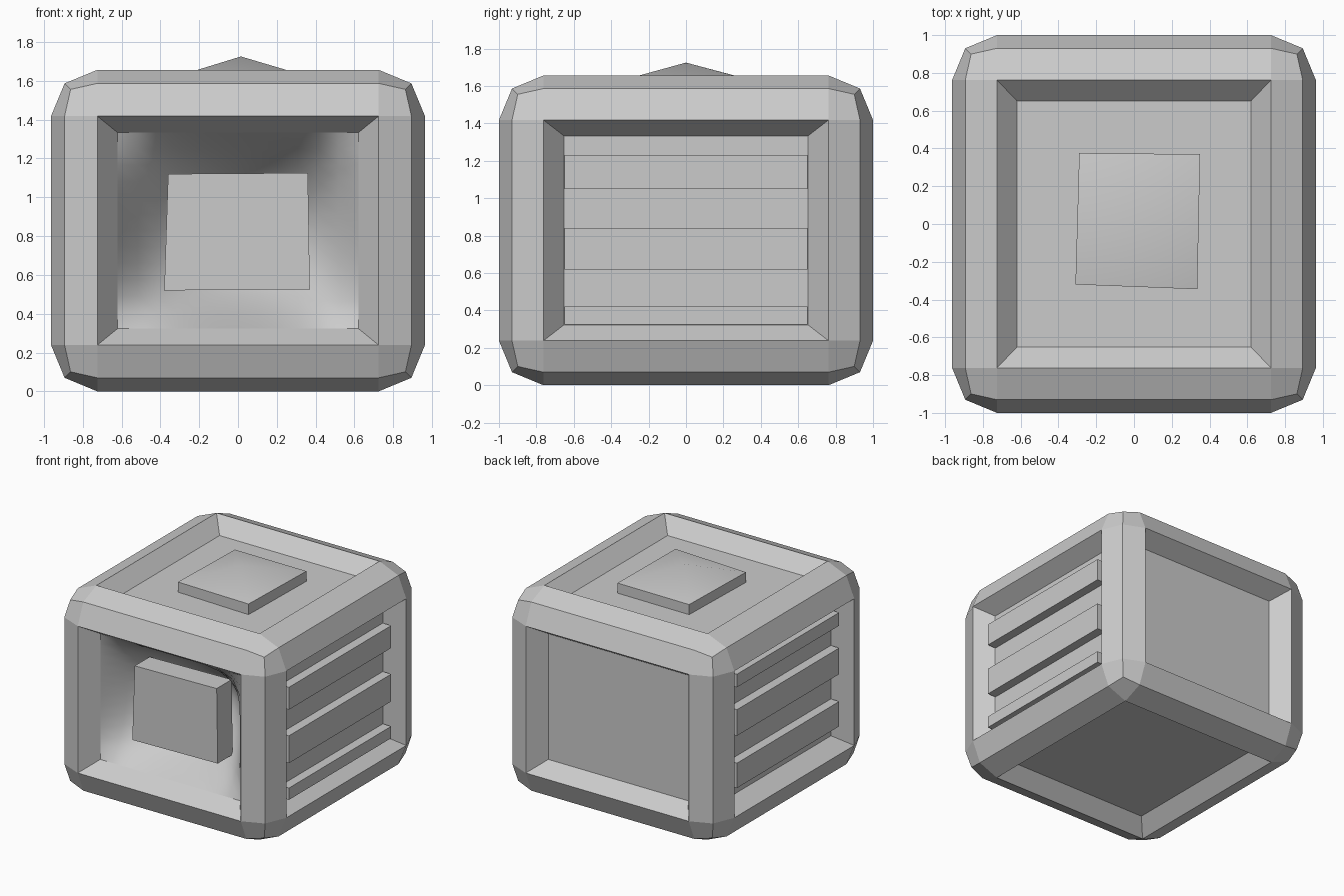
import bpy, bmesh
from mathutils import Vector

if "Cube" in bpy.data.objects:
    bpy.data.objects.remove(bpy.data.objects["Cube"])

HALF = Vector((0.963, 1.0, 0.828))      # half size of the crate
MID_Z = 0.828
DEPTH = Vector((0.13, 0.137, 0.112))    # recess depth per axis
INSET = 0.856                           # recessed panel scale


def finish(bm, name):
    bmesh.ops.recalc_face_normals(bm, faces=bm.faces)
    me = bpy.data.meshes.new(name)
    bm.to_mesh(me)
    bm.free()
    ob = bpy.data.objects.new(name, me)
    bpy.context.collection.objects.link(ob)
    return ob


def prism(name, corners, lift, apex=None):
    """Slab from four base corners, optionally with a peaked top."""
    bm = bmesh.new()
    lift = Vector(lift)
    a = [bm.verts.new(c) for c in corners]
    b = [bm.verts.new(Vector(c) + lift) for c in corners]
    bm.faces.new(a)
    for i in range(4):
        j = (i + 1) % 4
        bm.faces.new((a[i], a[j], b[j], b[i]))
    if apex:
        p = bm.verts.new(apex)
        for i in range(4):
            bm.faces.new((b[i], b[(i + 1) % 4], p))
    else:
        bm.faces.new(b)
    return finish(bm, name)


# crate body: rounded box with all six faces recessed
bm = bmesh.new()
bmesh.ops.create_cube(bm, size=2)
for v in bm.verts:
    v.co = Vector([v.co[i] * HALF[i] for i in range(3)])
bmesh.ops.bevel(bm, geom=bm.edges[:], offset=0.238, segments=2, profile=0.5,
                affect='EDGES')
panels = [f for f in bm.faces if f.calc_area() > 1]
panels = bmesh.ops.extrude_discrete_faces(bm, faces=panels)['faces']
bm.normal_update()
front = None
for f in panels:
    n = f.normal.copy()
    axis = max(range(3), key=lambda i: abs(n[i]))
    for v in f.verts:
        for i in range(3):
            if i == axis:
                v.co[i] -= DEPTH[i] * (1 if n[i] > 0 else -1)
            else:
                v.co[i] *= INSET
    if axis == 1 and n.y < 0:
        front = f

# front panel: deep smooth bowl
hx = max(v.co.x for v in front.verts)
hz = max(v.co.z for v in front.verts)
y0 = front.verts[0].co.y
bmesh.ops.subdivide_edges(bm, edges=front.edges[:], cuts=11, use_grid_fill=True)
bowl = [f for f in bm.faces if all(abs(v.co.y - y0) < 1e-4 for v in f.verts)]
for f in bowl:
    f.smooth = True
for v in {v for f in bowl for v in f.verts}:
    v.co.y += 0.6 * max(0, 1 - (v.co.x / hx) ** 2) * max(0, 1 - (v.co.z / hz) ** 2)
bmesh.ops.translate(bm, verts=bm.verts[:], vec=(0, 0, MID_Z))
finish(bm, "crate_body")

# front block inside the bowl
prism("front_block", [(-0.38, -0.8, 0.52), (0.37, -0.786, 0.525),
                      (0.36, -0.785, 1.125), (-0.36, -0.798, 1.12)], (0, 0.19, 0))

# peaked pad on the top panel
prism("top_pad", [(-0.31, -0.32, 1.54), (0.335, -0.345, 1.545),
                  (0.35, 0.37, 1.54), (-0.29, 0.375, 1.54)], (0, 0, 0.085),
      apex=(0.015, 0, 1.725))
pad = bpy.data.objects["top_pad"]
bpy.context.view_layer.objects.active = pad
pad.select_set(True)
bpy.ops.object.shade_smooth_by_angle(angle=0.6)

# slats: alternate strips raised on the right and left panels
levels = [0.325, 0.42, 0.62, 0.84, 1.05, 1.23, 1.335]
for side, label, start in ((1, "right", 0), (-1, "left", 1)):
    for k in range(start, 6, 2):
        x, lo, hi = side * 0.825, levels[k], levels[k + 1]
        prism(f"{label}_slat_{k // 2 + 1}",
              [(x, -0.65, lo), (x, 0.65, lo), (x, 0.65, hi), (x, -0.65, hi)],
              (side * 0.083, 0, 0))
